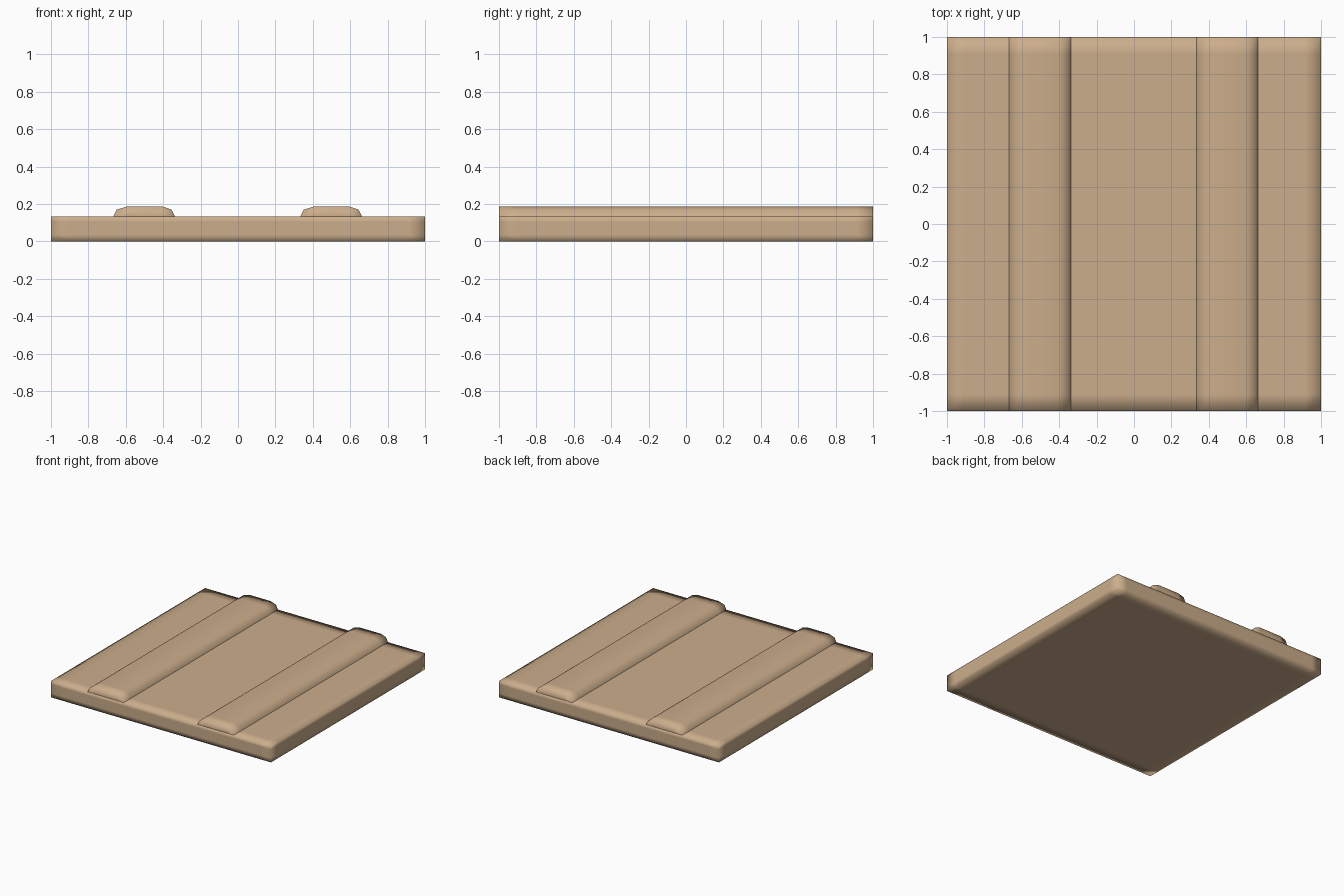
import bpy, bmesh

if "Cube" in bpy.data.objects:
    bpy.data.objects.remove(bpy.data.objects["Cube"])

WOOD = bpy.data.materials.new("tan_wood")
WOOD.diffuse_color = (0.60, 0.42, 0.26, 1)
WOOD.use_nodes = True
WOOD.node_tree.nodes["Principled BSDF"].inputs["Base Color"].default_value = WOOD.diffuse_color
AXES = {"x": (1, 0, 0), "y": (0, 1, 0), "z": (0, 0, 1)}


def cut(bm, axis, values):
    """Add support loops across the mesh at the given positions."""
    n = AXES[axis]
    for v in values:
        bmesh.ops.bisect_plane(bm, geom=bm.verts[:] + bm.edges[:] + bm.faces[:],
                               plane_co=[c * v for c in n], plane_no=n, dist=1e-5)


def finish(bm, name):
    bmesh.ops.recalc_face_normals(bm, faces=bm.faces[:])
    for f in bm.faces:
        f.smooth = True
    me = bpy.data.meshes.new(name)
    bm.to_mesh(me)
    bm.free()
    me.materials.append(WOOD)
    ob = bpy.data.objects.new(name, me)
    bpy.context.collection.objects.link(ob)
    return ob


# Flat square slab, smooth shaded with support loops near its edges
H = 0.134
bm = bmesh.new()
bmesh.ops.create_cube(bm, size=1)
bmesh.ops.scale(bm, vec=(2, 2, H), verts=bm.verts)
bmesh.ops.translate(bm, vec=(0, 0, H / 2), verts=bm.verts)
cut(bm, "x", (-0.91, 0.91))
cut(bm, "y", (-0.91, 0.91))
cut(bm, "z", (0.035, 0.105))
finish(bm, "slab")

# Two raised battens running front to back
PROFILE = [(-0.165, H), (-0.147, 0.170), (-0.095, 0.186),
           (0.100, 0.186), (0.147, 0.170), (0.165, H)]
for name, cx in (("left_batten", -0.502), ("right_batten", 0.498)):
    bm = bmesh.new()
    verts = [bm.verts.new((cx + x, -1, z)) for x, z in PROFILE]
    cap = bm.faces.new(verts)
    ext = bmesh.ops.extrude_face_region(bm, geom=[cap], use_keep_orig=True)
    moved = [g for g in ext["geom"] if isinstance(g, bmesh.types.BMVert)]
    bmesh.ops.translate(bm, vec=(0, 2, 0), verts=moved)
    bmesh.ops.recalc_face_normals(bm, faces=bm.faces[:])
    # The underside rests on the slab, so it is left open
    under = [f for f in bm.faces if f.normal.z < -0.9]
    bmesh.ops.delete(bm, geom=under, context="FACES_ONLY")
    cut(bm, "x", (cx - 0.095, cx + 0.100))
    cut(bm, "y", (-0.91, 0.91))
    finish(bm, name)
